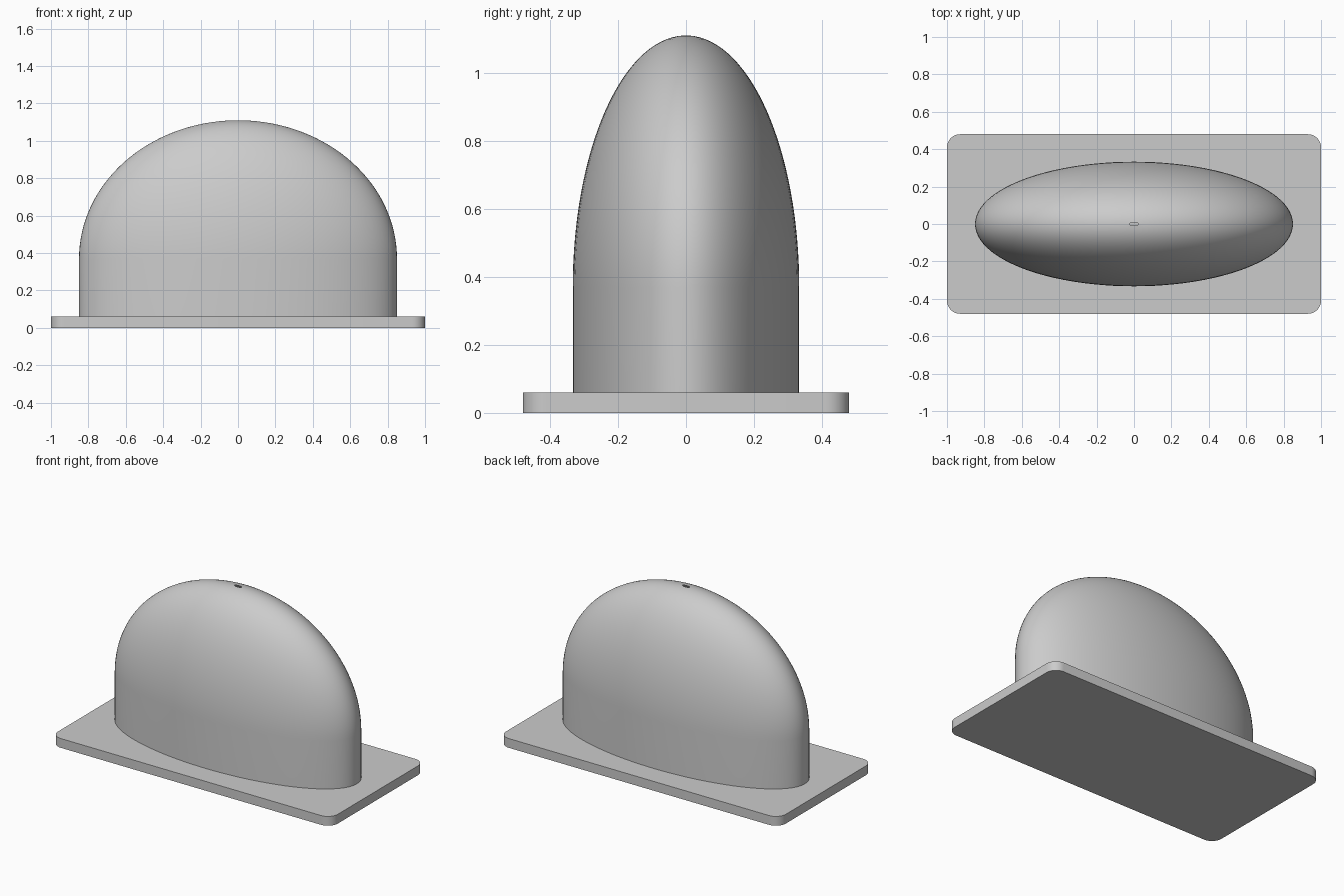
import bpy, bmesh
from math import sin, cos, pi, radians

cube = bpy.data.objects.get("Cube")
if cube:
    bpy.data.objects.remove(cube, do_unlink=True)

# Single grey material
grey = bpy.data.materials.new("light_grey")
grey.use_nodes = True
colour = (0.6, 0.6, 0.6, 1)
grey.diffuse_color = colour
grey.node_tree.nodes["Principled BSDF"].inputs["Base Color"].default_value = colour


def loft(name, rings, cap_bottom=False, cap_top=False):
    """Skin a stack of equal-length point rings and smooth the soft edges."""
    bm = bmesh.new()
    loops = [[bm.verts.new(p) for p in ring] for ring in rings]
    for low, high in zip(loops, loops[1:]):
        for i in range(len(low)):
            j = (i + 1) % len(low)
            bm.faces.new((low[i], low[j], high[j], high[i]))
    if cap_bottom:
        bm.faces.new(loops[0][::-1])
    if cap_top:
        bm.faces.new(loops[-1])
    mesh = bpy.data.meshes.new(name)
    bm.to_mesh(mesh)
    bm.free()
    mesh.materials.append(grey)
    obj = bpy.data.objects.new(name, mesh)
    bpy.context.collection.objects.link(obj)
    bpy.ops.object.select_all(action="DESELECT")
    obj.select_set(True)
    bpy.context.view_layer.objects.active = obj
    bpy.ops.object.shade_smooth_by_angle(angle=radians(35))
    return obj


# Base plate with rounded corners
HALF_X, HALF_Y, PLATE_TOP, CORNER, STEPS = 1.0, 0.48, 0.06, 0.07, 8
outline = []
for k, (sx, sy) in enumerate([(1, 1), (-1, 1), (-1, -1), (1, -1)]):
    for s in range(STEPS + 1):
        a = (k + s / STEPS) * pi / 2
        outline.append((sx * (HALF_X - CORNER) + CORNER * cos(a),
                        sy * (HALF_Y - CORNER) + CORNER * sin(a)))
loft("base_plate", [[(x, y, z) for x, y in outline] for z in (0, PLATE_TOP)],
     cap_bottom=True, cap_top=True)

# Elliptical wall that rises into a dome with a tiny opening at the crown
RX, RY, SPRING, CROWN, SEGMENTS, ROWS = 0.85, 0.333, 0.37, 1.11, 96, 32
HOLE = 0.028


def ellipse(scale, z):
    turns = [2 * pi * i / SEGMENTS for i in range(SEGMENTS)]
    return [(RX * scale * cos(t), RY * scale * sin(t), z) for t in turns]


rings = [ellipse(1, PLATE_TOP)]
for r in range(ROWS + 1):
    a = (pi / 2 - HOLE) * r / ROWS
    rings.append(ellipse(cos(a), SPRING + (CROWN - SPRING) * sin(a)))
loft("dome_shell", rings)
